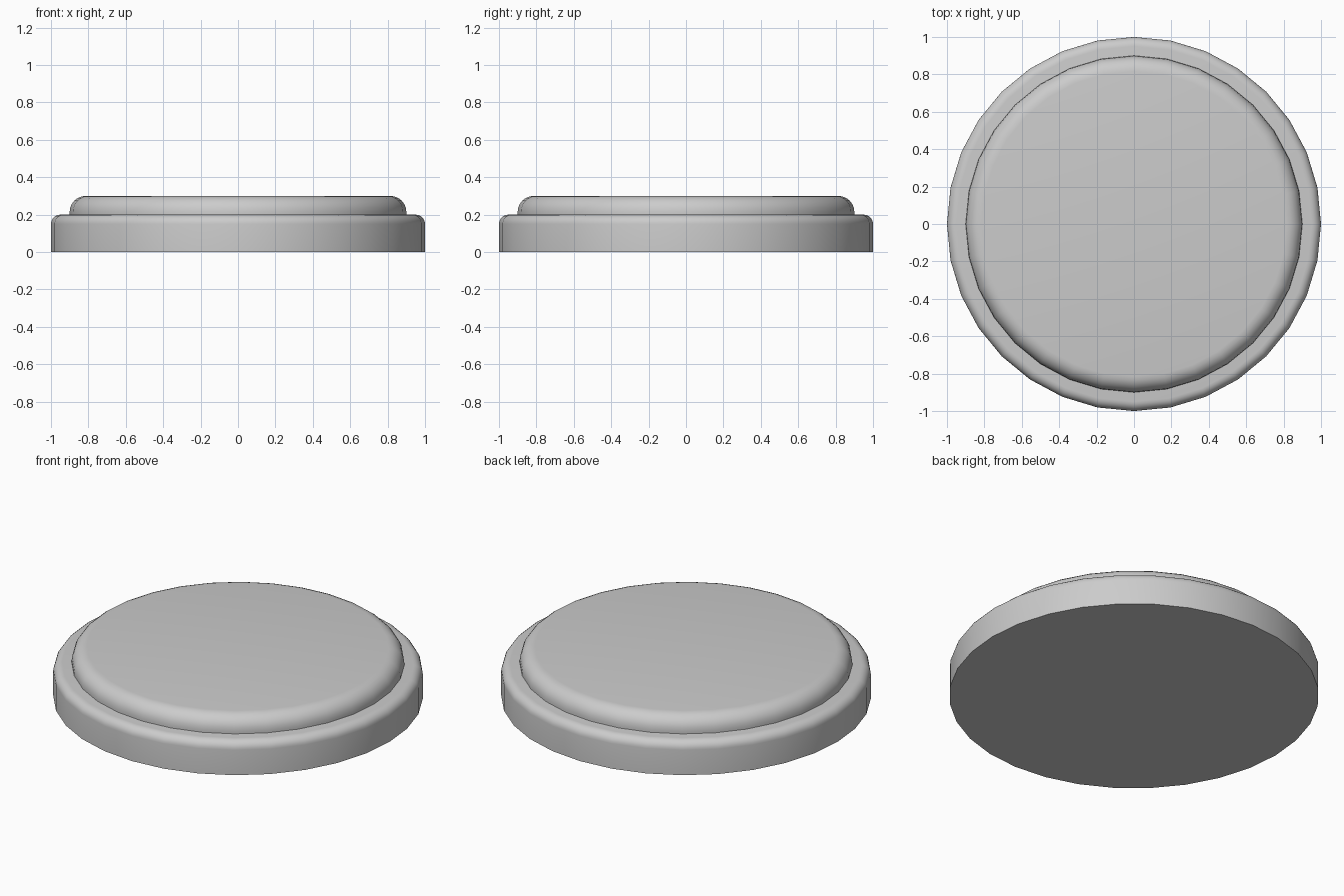
import bpy, bmesh
from math import pi, sin, cos

if "Cube" in bpy.data.objects:
    bpy.data.objects.remove(bpy.data.objects["Cube"])

SIDES = 32
ARC_STEPS = 6


def rounded_disc(name, radius, z0, z1, fillet):
    """Disc with a flat bottom and a rounded top rim."""
    profile = [(radius, z0)]
    for i in range(ARC_STEPS + 1):
        a = pi / 2 * i / ARC_STEPS
        profile.append((radius - fillet + fillet * cos(a),
                        z1 - fillet + fillet * sin(a)))
    bm = bmesh.new()
    rings = [[bm.verts.new((r * cos(2 * pi * k / SIDES), r * sin(2 * pi * k / SIDES), z))
              for k in range(SIDES)] for r, z in profile]
    for low, high in zip(rings, rings[1:]):
        for k in range(SIDES):
            n = (k + 1) % SIDES
            bm.faces.new((low[k], low[n], high[n], high[k]))
    bm.faces.new(rings[0][::-1])
    bm.faces.new(rings[-1])
    mesh = bpy.data.meshes.new(name)
    bm.to_mesh(mesh)
    bm.free()
    obj = bpy.data.objects.new(name, mesh)
    bpy.context.collection.objects.link(obj)
    bpy.ops.object.select_all(action='DESELECT')
    obj.select_set(True)
    bpy.context.view_layer.objects.active = obj
    bpy.ops.object.shade_smooth_by_angle(angle=pi / 6)
    return obj


# Wide lower plinth with a small rounded rim
rounded_disc("base", 1.0, 0.0, 0.2, 0.05)
# Raised upper plate with a softer rim
rounded_disc("top_plate", 0.9, 0.2, 0.3, 0.085)
